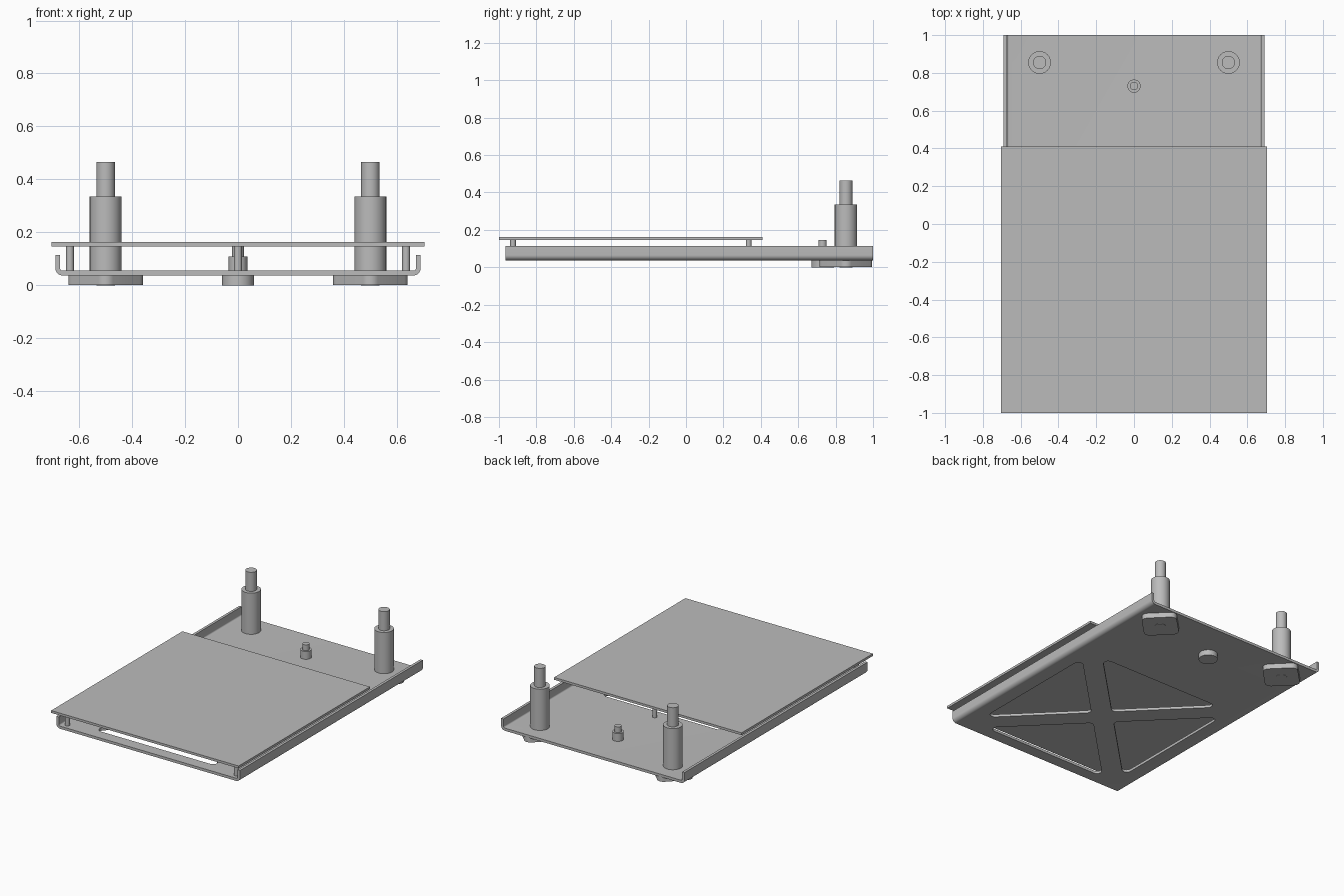
import bpy
import bmesh
import math
from mathutils import Vector, Matrix

cube = bpy.data.objects.get("Cube")
if cube:
    bpy.data.objects.remove(cube, do_unlink=True)

GREY = (0.5, 0.5, 0.5, 1)
steel = bpy.data.materials.new("plain grey metal")
steel.use_nodes = True
steel.diffuse_color = GREY
steel.node_tree.nodes["Principled BSDF"].inputs["Base Color"].default_value = GREY


def rounded(corners, steps=8):
    """Outline from (x, y, radius) corners, each replaced by an arc."""
    out = []
    n = len(corners)
    for i, (x, y, r) in enumerate(corners):
        p = Vector((x, y))
        if r == 0:
            out.append(p)
            continue
        a = (Vector(corners[i - 1][:2]) - p).normalized()
        b = (Vector(corners[(i + 1) % n][:2]) - p).normalized()
        half = a.angle(b) / 2
        centre = p + (a + b).normalized() * (r / math.sin(half))
        start = p + a * (r / math.tan(half)) - centre
        end = p + b * (r / math.tan(half)) - centre
        sweep = math.atan2(start.x * end.y - start.y * end.x, start.dot(end))
        for k in range(steps + 1):
            out.append(centre + Matrix.Rotation(sweep * k / steps, 2) @ start)
    return out


def finish(name, bm):
    bmesh.ops.recalc_face_normals(bm, faces=bm.faces)
    mesh = bpy.data.meshes.new(name)
    bm.to_mesh(mesh)
    bm.free()
    mesh.materials.append(steel)
    obj = bpy.data.objects.new(name, mesh)
    bpy.context.collection.objects.link(obj)
    return obj


def smooth(obj):
    bpy.ops.object.select_all(action='DESELECT')
    obj.select_set(True)
    bpy.context.view_layer.objects.active = obj
    bpy.ops.object.shade_smooth_by_angle(angle=math.radians(30))


def prism(name, outline, low, high, upright=False):
    """Extrude an outline along z, or along y when upright."""
    bm = bmesh.new()
    place = (lambda p: (p.x, low, p.y)) if upright else (lambda p: (p.x, p.y, low))
    face = bm.faces.new([bm.verts.new(place(p)) for p in outline])
    moved = bmesh.ops.extrude_face_region(bm, geom=[face])["geom"]
    step = (0, high - low, 0) if upright else (0, 0, high - low)
    bmesh.ops.translate(bm, vec=step, verts=[v for v in moved if isinstance(v, bmesh.types.BMVert)])
    return finish(name, bm)


def turned(name, x, y, profile, sides=40):
    """Spin a (radius, z) profile about a vertical axis."""
    bm = bmesh.new()
    rings = []
    for r, z in profile:
        rings.append([bm.verts.new((x + r * math.cos(math.tau * k / sides),
                                    y + r * math.sin(math.tau * k / sides), z)) for k in range(sides)])
    for low, high in zip(rings, rings[1:]):
        for k in range(sides):
            j = (k + 1) % sides
            bm.faces.new((low[k], low[j], high[j], high[k]))
    bm.faces.new(rings[0])
    bm.faces.new(rings[-1])
    obj = finish(name, bm)
    smooth(obj)
    return obj


# Folded sheet tray with bent side walls
BASE, FLOOR, RIM = 0.037, 0.055, 0.115
OUT, IN = 0.69, 0.672
tray = prism("tray", rounded([
    (-OUT, RIM, 0), (-OUT, BASE, 0.028), (OUT, BASE, 0.028), (OUT, RIM, 0),
    (IN, RIM, 0), (IN, FLOOR, 0.01), (-IN, FLOOR, 0.01), (-IN, RIM, 0)]),
    -0.965, 1.0, upright=True)

# Four rounded triangular openings that leave a diagonal cross
EDGE, TIP = 0.575, 0.092
triangle = rounded([(0, TIP, 0.03), (EDGE - TIP, EDGE, 0.03), (TIP - EDGE, EDGE, 0.03)])
for quarter in range(4):
    turn = Matrix.Rotation(quarter * math.pi / 2, 2)
    outline = [turn @ p + Vector((0, -0.31)) for p in triangle]
    cutter = prism("opening_cutter", outline, 0, 0.1)
    cutter.hide_render = True
    cut = tray.modifiers.new("opening", 'BOOLEAN')
    cut.operation = 'DIFFERENCE'
    cut.solver = 'EXACT'
    cut.object = cutter
    bpy.context.view_layer.objects.active = tray
    bpy.ops.object.modifier_apply(modifier=cut.name)
    bpy.data.objects.remove(cutter, do_unlink=True)
smooth(tray)

# Raised top plate on three standoffs
W = 0.705
prism("top_plate", rounded([(-W, -1, 0), (W, -1, 0), (W, 0.41, 0), (-W, 0.41, 0)]), 0.147, 0.163)
for name, x, y in (("right_standoff", -0.635, -0.925),
                   ("left_standoff", 0.635, -0.925),
                   ("rear_standoff", 0, 0.335)):
    turned(name, x, y, [(0.015, FLOOR), (0.015, 0.147)], 24)

# Stepped rear pillars with diamond foot pads
D = 0.157
for side, x in (("right", -0.5), ("left", 0.5)):
    y = 0.855
    turned(side + "_pillar", x, y, [(0.06, FLOOR), (0.06, 0.335), (0.035, 0.335), (0.035, 0.465)])
    pad = rounded([(x + D, y, 0.04), (x, y + D, 0.04), (x - D, y, 0.04), (x, y - D, 0.04)])
    smooth(prism(side + "_foot_pad", pad, 0.002, BASE))
    turned(side + "_foot_button", x, y, [(0.035, 0), (0.035, 0.004)])

# Centre stud with round foot
turned("centre_stud", 0, 0.73, [(0.035, FLOOR), (0.035, 0.108), (0.022, 0.108), (0.022, 0.147)], 32)
turned("centre_foot", 0, 0.73, [(0.06, 0), (0.06, BASE)])
